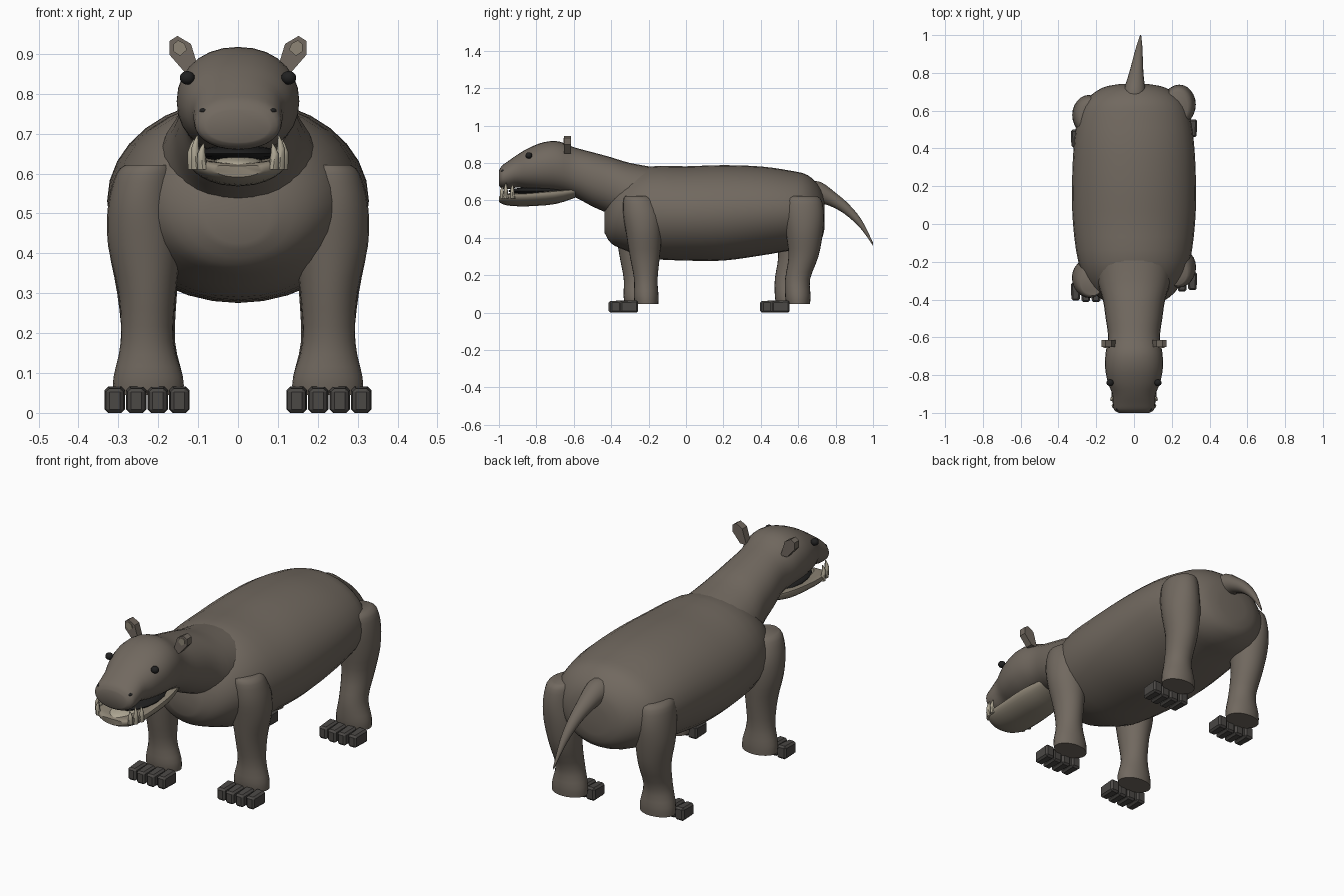
import bpy, bmesh, math
from mathutils import Vector

if "Cube" in bpy.data.objects:
    bpy.data.objects.remove(bpy.data.objects["Cube"])


def material(name, rgb):
    m = bpy.data.materials.new(name)
    m.diffuse_color = (*rgb, 1)
    m.use_nodes = True
    m.node_tree.nodes["Principled BSDF"].inputs["Base Color"].default_value = m.diffuse_color
    return m


HIDE = material("hide", (0.165, 0.14, 0.115))
BONE = material("bone", (0.42, 0.38, 0.29))
JAW = material("jaw_skin", (0.27, 0.235, 0.18))
NAIL = material("nail", (0.07, 0.065, 0.06))
BLACK = material("black", (0.015, 0.015, 0.015))


def finish(name, bm, mat, angle=45):
    bmesh.ops.recalc_face_normals(bm, faces=bm.faces[:])
    me = bpy.data.meshes.new(name)
    bm.to_mesh(me)
    bm.free()
    me.materials.append(mat)
    ob = bpy.data.objects.new(name, me)
    bpy.context.collection.objects.link(ob)
    if angle:
        bpy.ops.object.select_all(action='DESELECT')
        ob.select_set(True)
        bpy.context.view_layer.objects.active = ob
        bpy.ops.object.shade_smooth_by_angle(angle=math.radians(angle))
    return ob


def smooth_sections(rows, steps):
    # Catmull-Rom interpolation between cross-sections
    rows = [Vector(r) for r in rows]
    out = []
    for i in range(len(rows) - 1):
        a, b, c, d = rows[max(i - 1, 0)], rows[i], rows[i + 1], rows[min(i + 2, len(rows) - 1)]
        for k in range(steps):
            t = k / steps
            out.append(0.5 * (2 * b + (c - a) * t + (2 * a - 5 * b + 4 * c - d) * t * t
                              + (3 * b - a - 3 * c + d) * t ** 3))
    return out + [rows[-1]]


def loft(name, rows, axis, mat, sides=28, steps=3, power=2.0, warp=None):
    # rows: centre x, y, z, half width, half height (or half depth)
    bm = bmesh.new()
    rings = []
    for x, y, z, rx, r2 in smooth_sections(rows, steps):
        ring = []
        for i in range(sides):
            a = math.tau * i / sides
            c, s = math.cos(a), math.sin(a)
            u = rx * math.copysign(abs(c) ** (2 / power), c)
            v = r2 * math.copysign(abs(s) ** (2 / power), s)
            p = Vector((x + u, y, z + v) if axis == 'y' else (x + u, y + v, z))
            if warp:
                p.z += warp(p)
            ring.append(bm.verts.new(p))
        rings.append(ring)
    for r, q in zip(rings, rings[1:]):
        for i in range(sides):
            j = (i + 1) % sides
            bm.faces.new((r[i], r[j], q[j], q[i]))
    bm.faces.new(rings[0])
    bm.faces.new(rings[-1])
    return finish(name, bm, mat)


def ball(name, loc, size, mat):
    bm = bmesh.new()
    bmesh.ops.create_uvsphere(bm, u_segments=16, v_segments=10, radius=1)
    for v in bm.verts:
        v.co = Vector(loc) + Vector(a * b for a, b in zip(v.co, size))
    return finish(name, bm, mat)


def plate(name, pts, y0, y1, mat):
    bm = bmesh.new()
    f = bm.faces.new([bm.verts.new((x, y0, z)) for x, z in pts])
    ext = bmesh.ops.extrude_face_region(bm, geom=[f])
    for v in ext['geom']:
        if isinstance(v, bmesh.types.BMVert):
            v.co.y = y1
    bm.faces.ensure_lookup_table()
    return finish(name, bm, mat, 0)


def y_rows(rows):
    return [(0, y, z, rx, rz) for y, z, rx, rz in rows]


# Barrel body
loft("body", y_rows([
    (-0.435, .49, .08, .065), (-0.40, .51, .17, .14), (-0.33, .53, .24, .195),
    (-0.2, .535, .295, .245), (0, .53, .323, .252), (0.2, .533, .328, .255),
    (0.4, .543, .32, .238), (0.55, .545, .30, .215), (0.65, .54, .26, .195),
    (0.72, .525, .17, .14), (0.74, .515, .08, .07)]), 'y', HIDE, 32)

# Neck, skull and muzzle
loft("neck_and_head", y_rows([
    (-0.13, .58, .22, .19), (-0.3, .622, .195, .178), (-0.4, .675, .165, .155),
    (-0.5, .712, .15, .145), (-0.6, .752, .137, .132), (-0.68, .778, .15, .137),
    (-0.76, .78, .153, .131), (-0.84, .77, .138, .11), (-0.9, .757, .115, .088),
    (-0.95, .735, .111, .075), (-0.985, .724, .105, .06), (-1.0, .718, .08, .04)]),
    'y', HIDE, 28, power=2.15)

# Lower jaw with raised rim, throat and tongue
loft("lower_jaw", y_rows([
    (-0.59, .635, .09, .02), (-0.7, .612, .115, .032), (-0.85, .598, .12, .03),
    (-0.94, .598, .115, .027), (-0.98, .602, .095, .022), (-1.0, .605, .06, .014)]),
    'y', JAW, 24, power=2.6, warp=lambda p: 0.028 * (p.x / 0.12) ** 2)
ball("mouth_interior", (0, -0.78, .65), (.10, .17, .022), BLACK)
ball("tongue", (0, -0.87, .618), (.072, .12, .026), BONE)

# Tail
loft("tail", [
    (0, .64, .63, .075, .075), (.004, .72, .64, .055, .058), (.012, .8, .598, .038, .042),
    (.02, .87, .545, .027, .035), (.028, .94, .468, .016, .026), (.035, 1.0, .365, .003, .008)],
    'y', HIDE, 16)

# Leg profiles: x, y, z, half width, half depth (right side)
FRONT = [(.225, -.21, .045, .088, .062), (.225, -.213, .09, .087, .066),
         (.228, -.215, .18, .066, .063), (.228, -.22, .3, .072, .08),
         (.235, -.225, .42, .091, .095), (.24, -.235, .52, .086, .1),
         (.23, -.25, .60, .075, .085), (.222, -.255, .622, .06, .07)]
REAR = [(.225, .60, .045, .088, .063), (.225, .598, .09, .087, .068),
        (.225, .597, .18, .067, .067), (.228, .628, .3, .075, .08),
        (.235, .633, .42, .09, .098), (.24, .63, .52, .085, .108),
        (.235, .625, .6, .075, .1), (.225, .62, .622, .06, .08)]

for side, s, shift in (("right", 1, 0.0), ("left", -1, -0.055)):
    for end, rows in (("front", FRONT), ("rear", REAR)):
        # Leg (left legs stand slightly further forward)
        loft(f"{side}_{end}_leg", [(s * x, y + shift, z, a, b) for x, y, z, a, b in rows],
             'z', HIDE, 24)
        # Four blocky toes
        foot_y = rows[0][1] + shift
        for k in range(4):
            bm = bmesh.new()
            bmesh.ops.create_cube(bm, size=1)
            fwd = 0.008 if k in (1, 2) else 0
            for v in bm.verts:
                taper = 0.85 if v.co.y < 0 else 1
                v.co = (s * (.147 + .054 * k) + v.co.x * .052 * taper,
                        foot_y - .093 - fwd + v.co.y * .095,
                        .033 * (1 + v.co.z * 2 * (taper if v.co.z > 0 else 1)))
            bmesh.ops.bevel(bm, geom=bm.edges[:], offset=.009, segments=1, affect='EDGES')
            finish(f"{side}_{end}_toe_{k + 1}", bm, NAIL, 0)

    # Ears with pale inner face
    ear = [(.095, .85), (.118, .925), (.152, .945), (.172, .932), (.172, .898), (.13, .85)]
    inner = [(.128, .91), (.134, .926), (.15, .934), (.162, .924), (.162, .906), (.145, .895)]
    plate(f"{side}_ear", [(s * x, z) for x, z in ear], -.652, -.615, HIDE)
    plate(f"{side}_inner_ear", [(s * x, z) for x, z in inner], -.656, -.65, JAW)

    # Eyes and nostrils
    ball(f"{side}_eye", (s * .127, -.84, .84), (.019, .018, .017), BLACK)
    ball(f"{side}_nostril", (s * .085, -.975, .757), (.012, .014, .008), BLACK)

    # Cluster of tusks
    for k, (x, y, h) in enumerate(((.088, -.98, .065), (.104, -.96, .085), (.112, -.925, .075))):
        loft(f"{side}_tusk_{k + 1}", [
            (s * x, y, .61, .013, .013), (s * (x + .004), y - .004, .61 + h * .6, .010, .010),
            (s * (x - .002), y - .002, .61 + h, .002, .002)], 'z', BONE, 8, 2)
